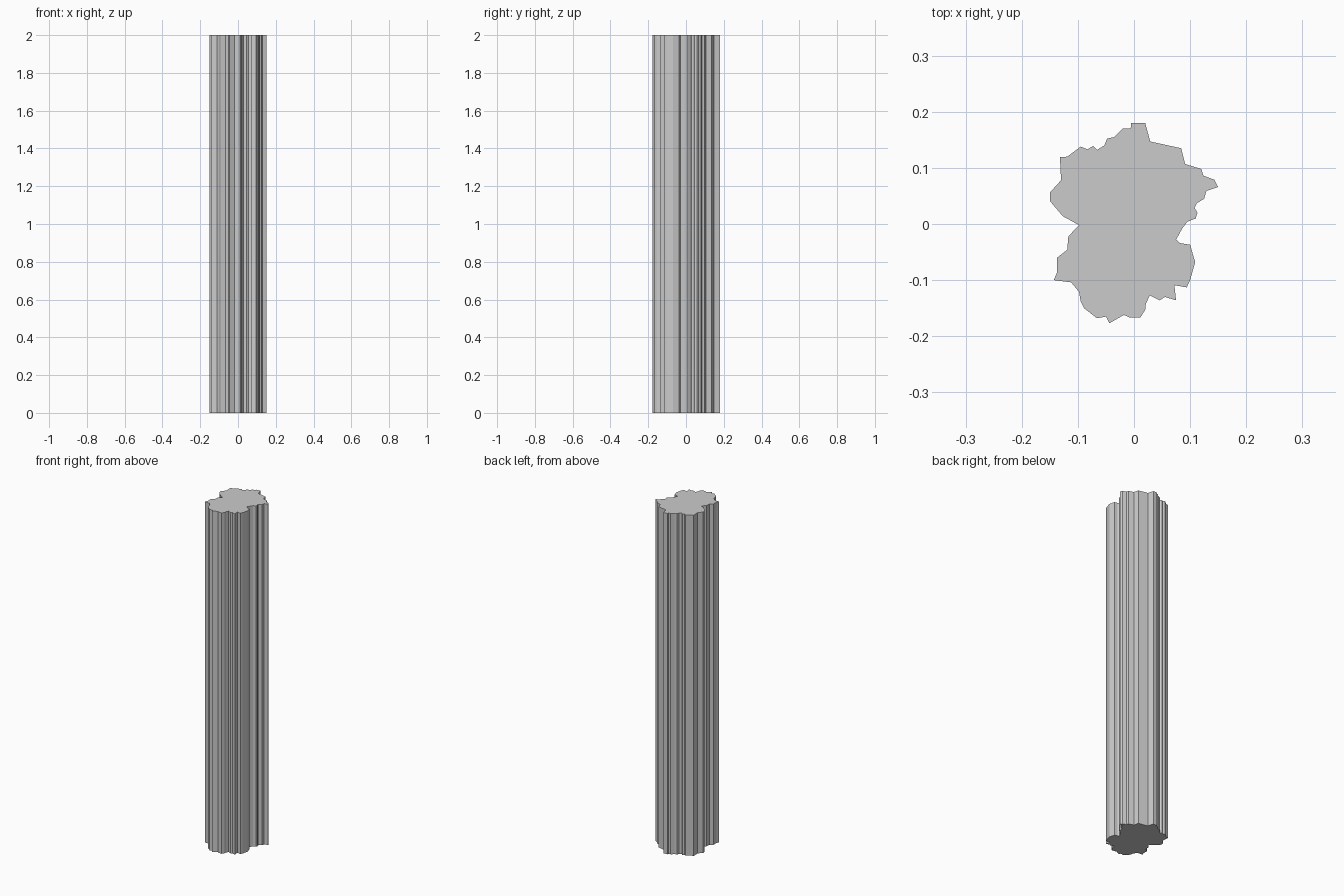
import bpy, bmesh
from mathutils import Vector

if "Cube" in bpy.data.objects:
    bpy.data.objects.remove(bpy.data.objects["Cube"])

HEIGHT = 2.0

# Rugged cross-section of the column, in thousandths of a unit
OUTLINE = [
    (-5, 180), (20, 180), (29, 147), (84, 135), (91, 107), (120, 98),
    (124, 86), (143, 79), (150, 66), (129, 59), (125, 45), (112, 37),
    (108, 29), (113, 20), (110, 10), (95, 4), (86, -8), (75, -28), (82, -34),
    (100, -37), (109, -68), (100, -100), (94, -113), (72, -109), (75, -136),
    (55, -130), (46, -136), (28, -127), (21, -143), (20, -153), (11, -167),
    (-7, -167), (-18, -162), (-44, -177), (-50, -165), (-66, -168),
    (-89, -150), (-95, -138), (-98, -121), (-112, -104), (-143, -100),
    (-137, -86), (-137, -60), (-119, -46), (-117, -22), (-98, -2),
    (-127, 14), (-150, 41), (-150, 56), (-130, 78), (-132, 119), (-119, 120),
    (-95, 138), (-83, 133), (-73, 139), (-66, 132), (-53, 140), (-48, 152),
    (-35, 155), (-20, 170), (-6, 170),
]

# Flat-sided column: base face extruded straight up
bm = bmesh.new()
base = bm.faces.new([bm.verts.new((x / 1000, y / 1000, 0)) for x, y in OUTLINE])
result = bmesh.ops.extrude_face_region(bm, geom=[base], use_keep_orig=True)
top = [v for v in result["geom"] if isinstance(v, bmesh.types.BMVert)]
bmesh.ops.translate(bm, verts=top, vec=Vector((0, 0, HEIGHT)))
bmesh.ops.recalc_face_normals(bm, faces=bm.faces[:])

mesh = bpy.data.meshes.new("rock_column")
bm.to_mesh(mesh)
bm.free()
column = bpy.data.objects.new("rock_column", mesh)
bpy.context.collection.objects.link(column)
